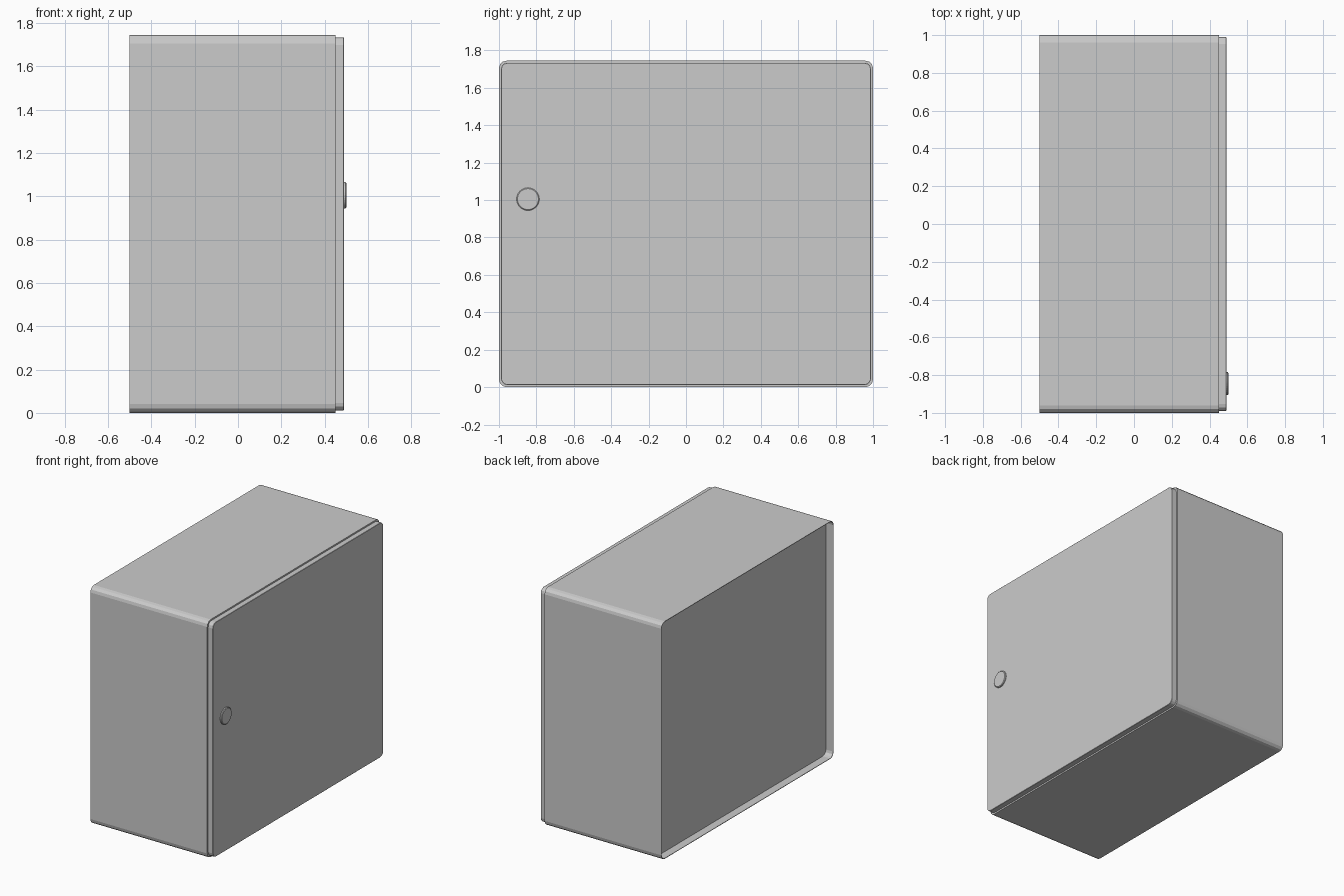
import bpy, bmesh, math

if "Cube" in bpy.data.objects:
    bpy.data.objects.remove(bpy.data.objects["Cube"])


def rounded_rect(hy, z0, z1, r, segs=3):
    """Counter-clockwise outline in the y-z plane."""
    pts = []
    corners = [(hy - r, z1 - r), (-hy + r, z1 - r), (-hy + r, z0 + r), (hy - r, z0 + r)]
    for i, (cy, cz) in enumerate(corners):
        for k in range(segs + 1):
            a = math.pi / 2 * (i + k / segs)
            pts.append((cy + r * math.cos(a), cz + r * math.sin(a)))
    return pts


def circle(cy, cz, r, n=32):
    return [(cy + r * math.cos(2 * math.pi * i / n), cz + r * math.sin(2 * math.pi * i / n))
            for i in range(n)]


def loft(name, sections):
    """Skin matching outlines placed at given x positions, capping both ends."""
    bm = bmesh.new()
    rings = [[bm.verts.new((x, y, z)) for y, z in pts] for x, pts in sections]
    n = len(rings[0])
    for a, b in zip(rings, rings[1:]):
        for i in range(n):
            j = (i + 1) % n
            bm.faces.new((a[i], a[j], b[j], b[i]))
    bm.faces.new(rings[0])
    bm.faces.new(rings[-1])
    bmesh.ops.recalc_face_normals(bm, faces=bm.faces)
    mesh = bpy.data.meshes.new(name)
    bm.to_mesh(mesh)
    bm.free()
    obj = bpy.data.objects.new(name, mesh)
    bpy.context.collection.objects.link(obj)
    return obj


# Cabinet body: thin rim around a recessed back panel
H, T = 1.745, 0.004
outer = rounded_rect(1.0, 0, H, 0.04)
inner = rounded_rect(1.0 - T, T, H - T, 0.04 - T)
loft("cabinet_body", [(-0.44, inner), (-0.5, inner), (-0.5, outer), (0.45, outer)])

# Door: slightly smaller slab with a fine eased front edge
door = rounded_rect(0.989, 0.011, H - 0.011, 0.035)
eased = rounded_rect(0.987, 0.013, H - 0.013, 0.033)
loft("door", [(0.45, door), (0.487, door), (0.489, eased)])

# Round knob with chamfered face
KY, KZ = -0.845, 1.005
loft("door_knob", [(0.48, circle(KY, KZ, 0.061)), (0.496, circle(KY, KZ, 0.061)),
                   (0.5, circle(KY, KZ, 0.056))])
